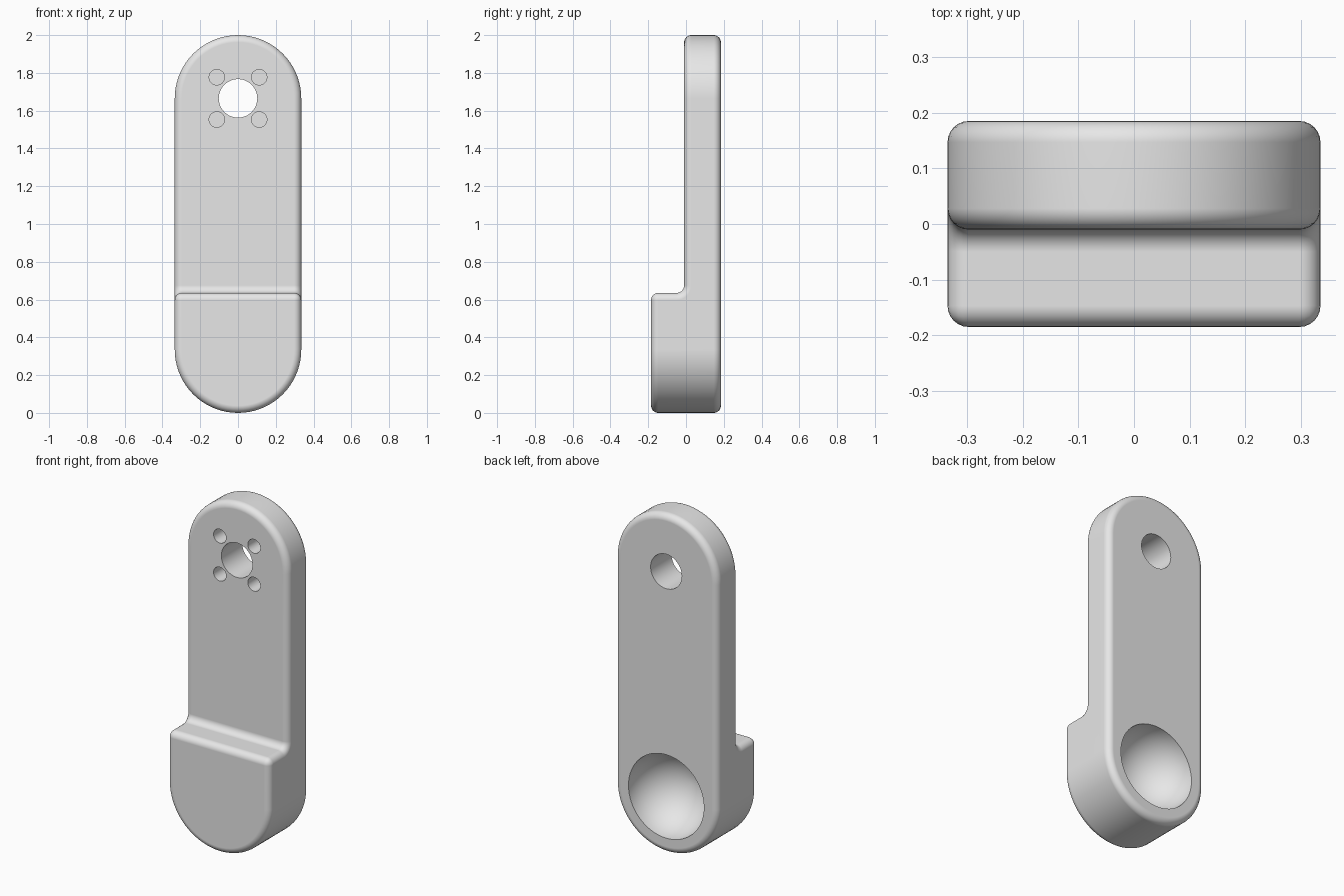
import bpy, bmesh
from math import pi, sin, cos
from mathutils import Vector

HALF_WIDTH = 0.335
BACK, FRONT, STEP = 0.185, -0.185, -0.01
TOP_CENTRE, LOW_CENTRE = 1.665, 0.335
SHOULDER = 0.635
ROUND = 0.038

cube = bpy.data.objects.get("Cube")
if cube:
    bpy.data.objects.remove(cube, do_unlink=True)

grey = bpy.data.materials.new("light grey")
grey.use_nodes = True
grey.diffuse_color = (0.8, 0.8, 0.8, 1)
grey.node_tree.nodes["Principled BSDF"].inputs["Base Color"].default_value = (0.8, 0.8, 0.8, 1)


def arc(centre_u, centre_v, radius, start, end, steps):
    """Points along an arc, ends included."""
    angles = [start + (end - start) * i / steps for i in range(steps + 1)]
    return [(centre_u + radius * cos(a), centre_v + radius * sin(a)) for a in angles]


def prism(name, points, sweep):
    """Extrude a closed outline of 3D points along a vector."""
    bm = bmesh.new()
    face = bm.faces.new([bm.verts.new(p) for p in points])
    made = bmesh.ops.extrude_face_region(bm, geom=[face])["geom"]
    verts = [g for g in made if isinstance(g, bmesh.types.BMVert)]
    bmesh.ops.translate(bm, verts=verts, vec=Vector(sweep))
    bmesh.ops.recalc_face_normals(bm, faces=bm.faces)
    mesh = bpy.data.meshes.new(name)
    bm.to_mesh(mesh)
    bm.free()
    obj = bpy.data.objects.new(name, mesh)
    bpy.context.collection.objects.link(obj)
    obj.data.materials.append(grey)
    return obj


def apply_modifier(obj, kind, **settings):
    mod = obj.modifiers.new(kind.title(), kind)
    for key, value in settings.items():
        setattr(mod, key, value)
    bpy.ops.object.select_all(action="DESELECT")
    bpy.context.view_layer.objects.active = obj
    obj.select_set(True)
    bpy.ops.object.modifier_apply(modifier=mod.name)


def cut(obj, cutter):
    """Subtract the cutter, then discard it."""
    cutter.hide_render = True
    apply_modifier(obj, "BOOLEAN", operation="DIFFERENCE", solver="EXACT", object=cutter)
    bpy.data.objects.remove(cutter, do_unlink=True)


def drill(obj, x, z, radius, y_from, y_to):
    """Round hole running front to back."""
    rim = arc(x, z, radius, 0, 2 * pi, 48)[:-1]
    cut(obj, prism("drill", [(u, y_from, v) for u, v in rim], (0, y_to - y_from, 0)))


# Arm: full-depth slab with round ends
outline = (arc(0, TOP_CENTRE, HALF_WIDTH, 0, pi, 36)
           + arc(0, LOW_CENTRE, HALF_WIDTH, pi, 2 * pi, 36))
arm = prism("crank_arm", [(x, FRONT, z) for x, z in outline], (0, BACK - FRONT, 0))

# Step: thin the upper part, leaving a filleted shoulder
fillet = 0.04
profile = (arc(STEP - fillet, SHOULDER + fillet, fillet, -pi / 2, 0, 8)
           + [(STEP, 2.5), (-0.5, 2.5), (-0.5, SHOULDER)])
cut(arm, prism("step_cutter", [(-1, y, z) for y, z in profile], (2, 0, 0)))

# Rounded outer edges
apply_modifier(arm, "BEVEL", width=ROUND, segments=6, limit_method="ANGLE",
               angle_limit=pi / 4, use_clamp_overlap=False)

# Axle hole and four blind screw holes
drill(arm, 0, TOP_CENTRE, 0.102, -1, 1)
for sx in (-1, 1):
    for sz in (-1, 1):
        drill(arm, sx * 0.112, TOP_CENTRE + sz * 0.112, 0.041, -0.3, 0.11)

# Ball socket in the back
bpy.ops.mesh.primitive_uv_sphere_add(segments=64, ring_count=33, radius=0.247,
                                     location=(0, BACK, LOW_CENTRE),
                                     rotation=(pi / 2, 0, 0))
socket = bpy.context.object
socket.name = "socket_cutter"
socket.data.materials.append(grey)
cut(arm, socket)

# Smooth rounds, flat faces and crisp hole rims
bpy.ops.object.select_all(action="DESELECT")
arm.select_set(True)
bpy.context.view_layer.objects.active = arm
bpy.ops.object.shade_smooth_by_angle(angle=pi / 6)
weighted = arm.modifiers.new("Weighted Normal", "WEIGHTED_NORMAL")
weighted.keep_sharp = True
